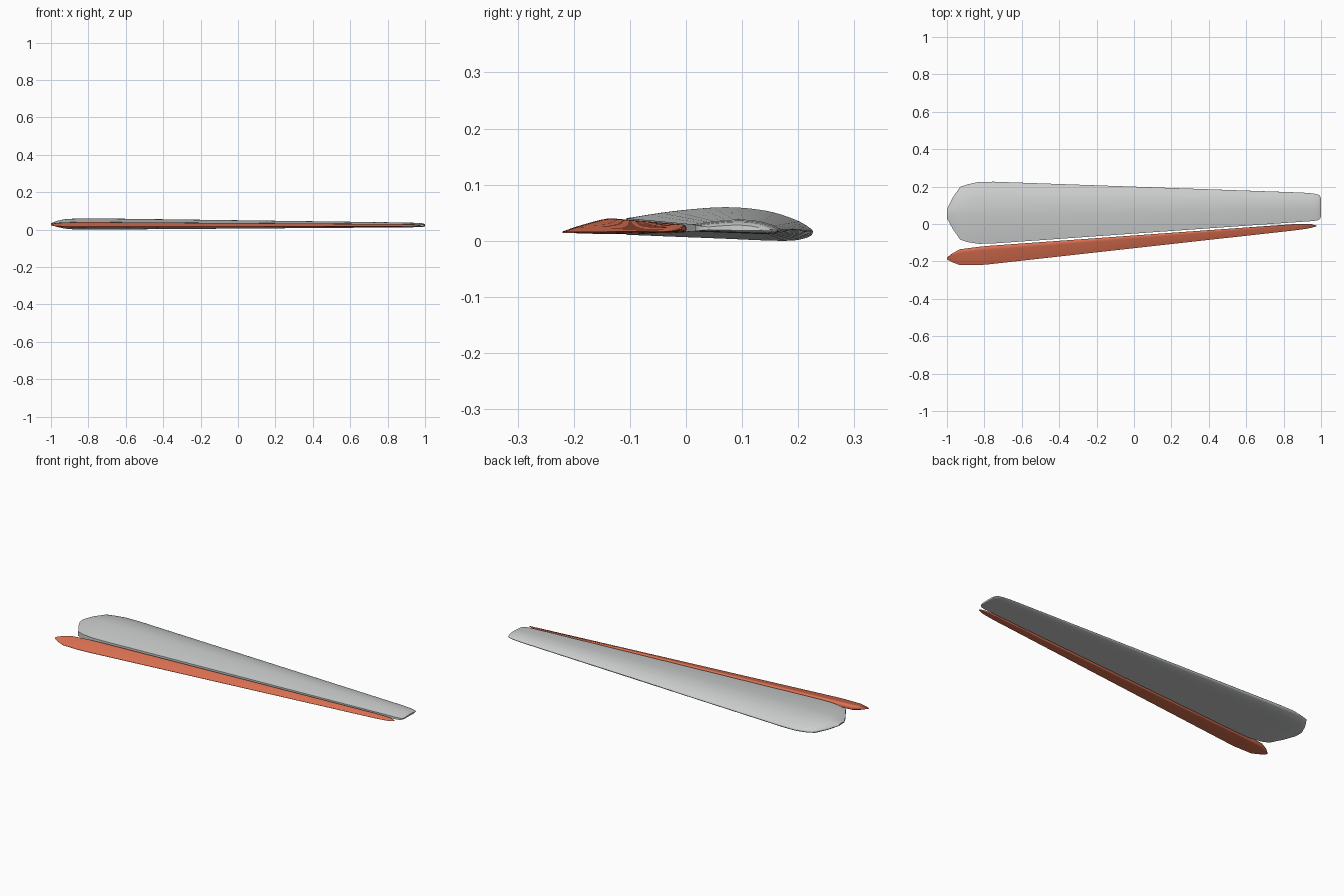
import bpy, bmesh
from mathutils import Vector

cube = bpy.data.objects.get("Cube")
if cube:
    bpy.data.objects.remove(cube, do_unlink=True)


def material(name, rgb):
    mat = bpy.data.materials.new(name)
    mat.use_nodes = True
    mat.diffuse_color = (*rgb, 1)
    mat.node_tree.nodes["Principled BSDF"].inputs["Base Color"].default_value = (*rgb, 1)
    return mat


def refine(points, steps=4):
    """Smooth an open outline by passing a spline through its points."""
    pts = [Vector(p) for p in points]
    pts = [pts[0]] + pts + [pts[-1]]
    out = []
    for a, b, c, d in zip(pts, pts[1:], pts[2:], pts[3:]):
        for i in range(steps):
            t = i / steps
            out.append(b + (c - a) * t / 2
                       + (2 * a - 5 * b + 4 * c - d) * t * t / 2
                       + (3 * b - a - 3 * c + d) * t ** 3 / 2)
    return out + [pts[-1]]


def loft(name, outline, stations, mat):
    """Skin an outline through stations of (x, back, front, bottom, top)."""
    bm = bmesh.new()
    rings = []
    for x, back, front, low, high in stations:
        rings.append([bm.verts.new((x, back + p.x * (front - back),
                                    low + p.y * (high - low))) for p in outline])
    n = len(outline)
    for r, s in zip(rings, rings[1:]):
        for i in range(n):
            j = (i + 1) % n
            bm.faces.new((r[i], r[j], s[j], s[i]))
    bm.faces.new(rings[0])
    bm.faces.new(rings[-1])
    bmesh.ops.recalc_face_normals(bm, faces=bm.faces)
    mesh = bpy.data.meshes.new(name)
    bm.to_mesh(mesh)
    bm.free()
    mesh.materials.append(mat)
    obj = bpy.data.objects.new(name, mesh)
    bpy.context.collection.objects.link(obj)
    bpy.ops.object.select_all(action='DESELECT')
    obj.select_set(True)
    bpy.context.view_layer.objects.active = obj
    bpy.ops.object.shade_smooth_by_angle(angle=0.6)
    return obj


grey = material("light grey", (0.6, 0.61, 0.61))
orange = material("orange red", (0.72, 0.165, 0.085))

# Main wing: blunt rear edge, round nose
wing_outline = refine([(0, .67), (.25, .88), (.53, 1), (.75, .89), (.9, .64), (.98, .4),
                       (1, .25), (.97, .1), (.85, 0), (.5, .07), (0, .18)])
loft("main_wing", wing_outline, [
    (-1, .03, .08, .025, .034),
    (-.97, -.025, .14, .015, .046),
    (-.93, -.083, .198, .006, .055),
    (-.89, -.097, .212, .002, .058),
    (-.83, -.106, .225, 0, .06),
    (-.75, -.104, .226, 0, .06),
    (.9, .012, .168, .012, .038),
    (.96, .016, .163, .013, .036),
    (.985, .021, .157, .014, .034),
    (.995, .028, .15, .016, .031),
    (1, .04, .135, .018, .028)], grey)

# Trailing flap: sharp rear edge, tapered to a point at both ends
flap_outline = refine([(0, .15), (.3, .5), (.6, .8), (.85, 1), (.96, .85), (1, .5),
                       (.97, .12), (.85, 0), (.4, .04), (0, .08)])
loft("rear_flap", flap_outline, [
    (-1, -.19, -.18, .022, .028),
    (-.97, -.205, -.156, .017, .034),
    (-.93, -.22, -.135, .013, .038),
    (-.83, -.22, -.122, .012, .04),
    (-.78, -.216, -.117, .012, .04),
    (.86, -.034, 0, .015, .029),
    (.92, -.026, .001, .016, .028),
    (.95, -.02, -.001, .017, .027),
    (.975, -.012, -.008, .02, .024)], orange)
